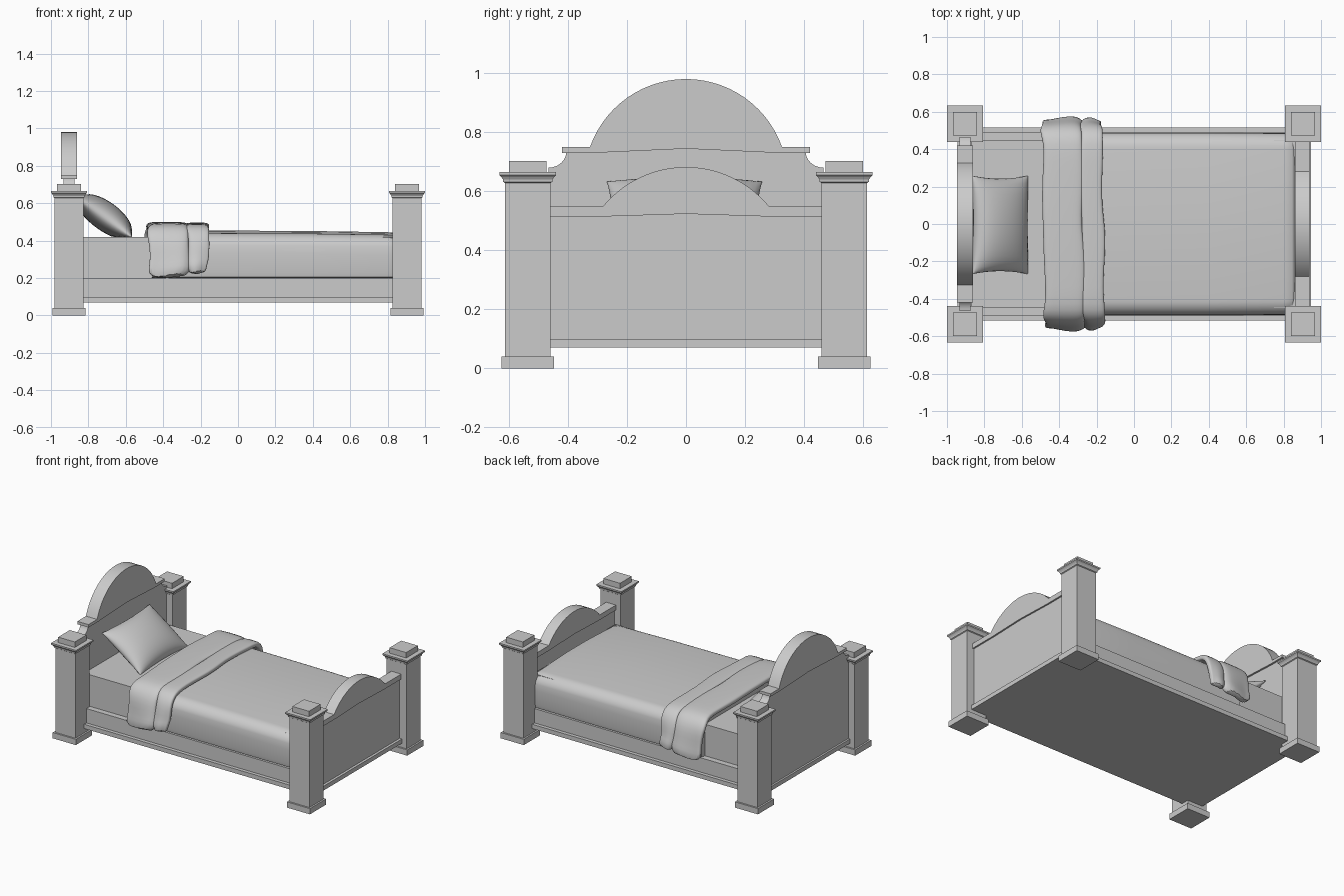
import bpy, bmesh, math
from mathutils import Vector

if "Cube" in bpy.data.objects:
    bpy.data.objects.remove(bpy.data.objects["Cube"])

grey = bpy.data.materials.new("plain_grey")
grey.diffuse_color = (0.6, 0.6, 0.6, 1)
grey.use_nodes = True
grey.node_tree.nodes["Principled BSDF"].inputs["Base Color"].default_value = grey.diffuse_color


def finish(name, bm, smooth=None):
    bmesh.ops.recalc_face_normals(bm, faces=bm.faces)
    mesh = bpy.data.meshes.new(name)
    bm.to_mesh(mesh)
    bm.free()
    mesh.materials.append(grey)
    ob = bpy.data.objects.new(name, mesh)
    bpy.context.collection.objects.link(ob)
    if smooth:
        bpy.ops.object.select_all(action='DESELECT')
        ob.select_set(True)
        bpy.context.view_layer.objects.active = ob
        bpy.ops.object.shade_smooth_by_angle(angle=math.radians(smooth))
    return ob


def loft(name, rings, smooth=None):
    """Skin a row of closed rings and cap both ends."""
    bm = bmesh.new()
    vs = [[bm.verts.new(p) for p in r] for r in rings]
    n = len(rings[0])
    for a, b in zip(vs, vs[1:]):
        for i in range(n):
            j = (i + 1) % n
            bm.faces.new((a[i], a[j], b[j], b[i]))
    bm.faces.new(vs[0])
    bm.faces.new(vs[-1])
    return finish(name, bm, smooth)


def box(name, x0, x1, y0, y1, z0, z1):
    return loft(name, [[(x0, y0, z), (x1, y0, z), (x1, y1, z), (x0, y1, z)] for z in (z0, z1)])


def extrude_x(name, pts, x0, x1, smooth=None):
    return loft(name, [[(x, y, z) for y, z in pts] for x in (x0, x1)], smooth)


def arc(half, base, top, n=28):
    """Arch from +half to -half at height base, rising to top."""
    h = top - base
    r = (half * half + h * h) / (2 * h)
    a = math.asin(half / r)
    return [(r * math.sin(a - 2 * a * i / n), top - r + r * math.cos(a - 2 * a * i / n))
            for i in range(n + 1)]


def mirror(pts):
    return [(-y, z) for y, z in reversed(pts)]


# corner posts: foot, shaft, flared moulding, top block
post_profile = [(.089, 0), (.089, .04), (.077, .04), (.077, .628), (.083, .632), (.084, .64),
                (.089, .648), (.0965, .655), (.0965, .665), (.064, .665), (.064, .703)]
for sx, xn in ((-1, "head"), (1, "foot")):
    for sy, yn in ((-1, "front"), (1, "back")):
        cx, cy = sx * .9035, sy * .536
        loft(f"{xn}_{yn}_post",
             [[(cx - h, cy - h, z), (cx + h, cy - h, z), (cx + h, cy + h, z), (cx - h, cy + h, z)]
              for h, z in post_profile])

# bed frame
box("base_plinth", -.945, .945, -.515, .515, .07, .1)
box("side_rails", -.88, .88, -.49, .49, .1, .2)
box("mattress", -.872, .86, -.45, .45, .2, .42)

# headboard panel with scooped shoulders, and its arched trim
scoop = [(.465 - .06 * math.cos(a * math.pi / 16), .735 - .055 * math.sin(a * math.pi / 16))
         for a in range(9)]
shoulder = [(.465, .09)] + scoop[::-1] + [(.405, .74)]
extrude_x("headboard_panel", shoulder + arc(.315, .74, .97) + mirror(shoulder), -.932, -.873, 30)
side = [(.31, .73), (.42, .73), (.42, .75)]
extrude_x("headboard_trim",
          side + arc(.325, .75, .98) + mirror(side) + mirror(arc(.31, .73, .96))[1:-1],
          -.946, -.86, 30)

# footboard panel and trim
shoulder = [(.465, .09), (.465, .53)]
extrude_x("footboard_panel", shoulder + arc(.27, .53, .66) + mirror(shoulder), .875, .927, 30)
side = [(.26, .515), (.465, .515), (.465, .55)]
extrude_x("footboard_trim",
          side + arc(.28, .55, .682) + mirror(side) + mirror(arc(.26, .515, .64))[1:-1],
          .862, .938, 30)

# blanket: rounded, slightly crowned cover, soft at the foot end
half = [(.46, .2), (.483, .205), (.488, .23), (.489, .33)]
half += [(.405 + .083 * math.cos(a * math.pi / 16), .36 + .08 * math.sin(a * math.pi / 16))
         for a in range(1, 9)] + [(.25, .448), (.1, .454)]
section = half + mirror(half)
loft("blanket", [[(x, y * k, .2 + (z - .2) * q) for y, z in section]
                 for x, k, q in ((-.46, 1, 1), (-.1, 1, 1), (.4, 1, .99), (.8, .995, .965),
                                 (.845, .985, .95), (.86, .96, .9))], 50)


# folded top cover: rounded strips draped over the bed
def drape(name, cx, w, t, bottom, grow, phase):
    right = [(.55, bottom), (.543, bottom + .06), (.532, .3), (.522, .37), (.505, .42),
             (.475, .454), (.43, .468), (.34, .472), (.22, .475), (.1, .477)]
    path = right + [(0, .477)] + mirror(right)
    rings = []
    for i, (y, z) in enumerate(path):
        a, b = path[max(i - 1, 0)], path[min(i + 1, len(path) - 1)]
        nrm = Vector((b[1] - a[1], a[0] - b[0])).normalized()
        hang = max(0, (.44 - z) / .24)
        c = cx - .015 * y + .006 * math.sin(i * 1.1 + phase)
        ww = w + grow * hang + .004 * math.sin(i * 1.7 + phase)
        ring = []
        for k in range(20):
            ang = k * math.tau / 20
            ca, sa = math.cos(ang), math.sin(ang)
            u = math.copysign(abs(ca) ** .5, ca)
            v = math.copysign(abs(sa) ** .6, sa)
            off = t * v + hang * .012 * math.sin(u * 3.2 + phase)
            ring.append((c + ww * u, y + nrm.x * off, z + nrm.y * off + .012 * hang * hang * math.sin(3 * u)))
        rings.append(ring)
    ob = loft(name, rings, 60)
    m = ob.modifiers.new("soft", 'SUBSURF')
    m.levels = m.render_levels = 1


drape("cover_wide_fold", -.378, .108, .024, .2, 0, .4)
drape("cover_narrow_fold", -.222, .06, .02, .22, -.008, 2.2)

# pillow: puffed square with pinched corners, leaning on the headboard
bm = bmesh.new()
N = 18
tilt = math.radians(36)
down, up = Vector((math.cos(tilt), 0, -math.sin(tilt))), Vector((math.sin(tilt), 0, math.cos(tilt)))
centre = Vector((-.715, -.005, .525))
for sgn, thick in ((1, .085), (-1, .07)):
    grid = []
    for i in range(N + 1):
        row = []
        for j in range(N + 1):
            u, v = math.sin(math.pi * (i / N - .5)), math.sin(math.pi * (j / N - .5))
            puff = max(0, (1 - u * u) * (1 - v * v)) ** .5
            p = centre + down * (.183 * u * (1 - .07 * (1 - v * v) * u * u))
            p += Vector((0, .263 * v * (1 - .06 * (1 - u * u) * v * v), 0))
            p += up * (sgn * thick * puff)
            p.x = max(p.x, -.872)
            p.z = max(p.z, .419)
            row.append(bm.verts.new(p))
        grid.append(row)
    for i in range(N):
        for j in range(N):
            bm.faces.new((grid[i][j], grid[i + 1][j], grid[i + 1][j + 1], grid[i][j + 1]))
bmesh.ops.remove_doubles(bm, verts=bm.verts, dist=.0005)
finish("pillow", bm, 70)
